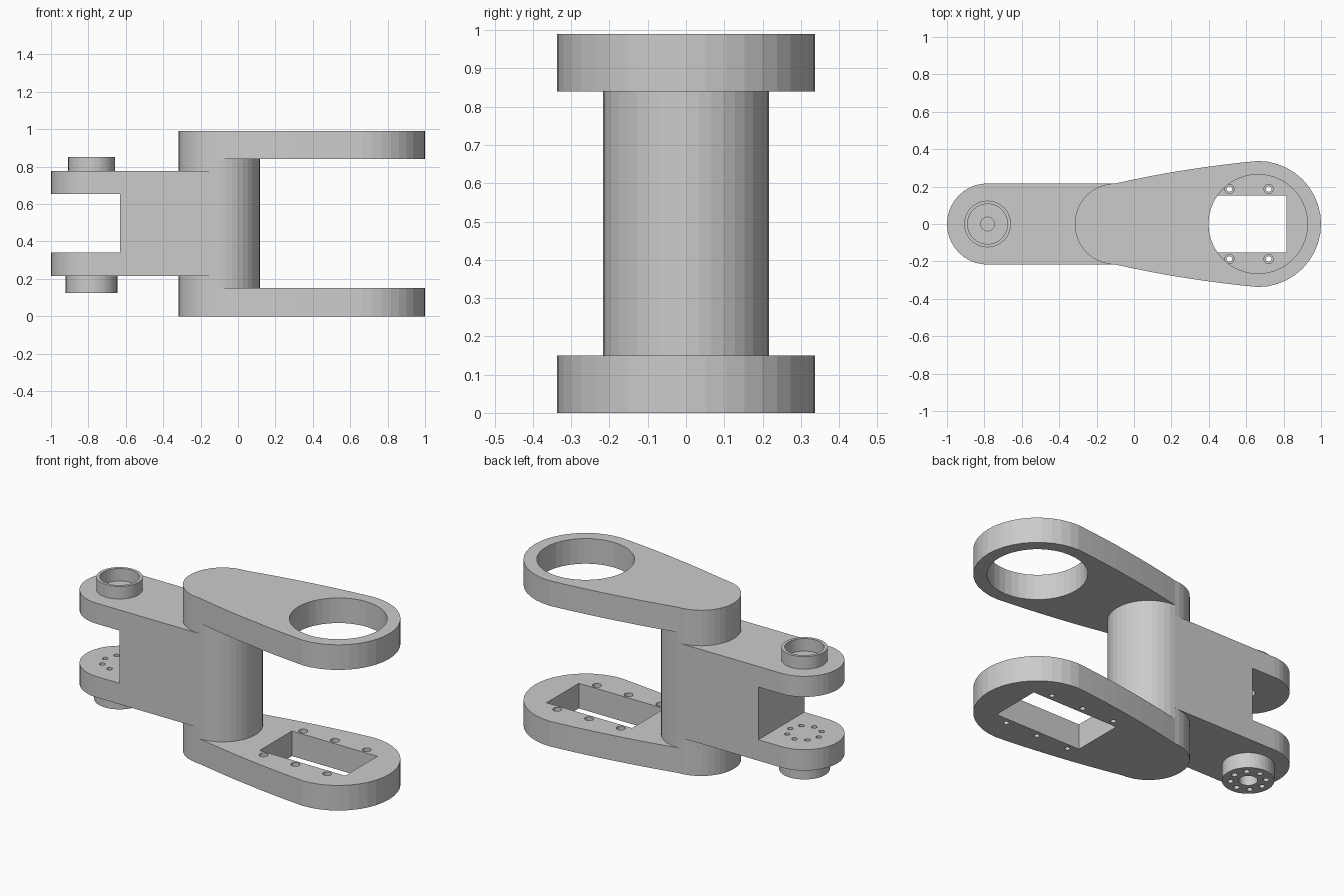
import bpy, bmesh
from math import sin, cos, pi, radians

if "Cube" in bpy.data.objects:
    bpy.data.objects.remove(bpy.data.objects["Cube"])

HALF = 20                     # facets per half circle
R_ARM, R_EYE = 0.217, 0.337   # arm / fork eye radii
X_PIN, X_COL, X_EYE = -0.783, -0.1, 0.663


def arc(cx, r, a0, a1, n=HALF, cy=0):
    return [(cx + r * cos(radians(a0 + (a1 - a0) * i / n)),
             cy + r * sin(radians(a0 + (a1 - a0) * i / n))) for i in range(n + 1)]


def circle(cx, cy, r, n=2 * HALF):
    return arc(cx, r, 0, 360, n, cy)[:-1]


def rect(x0, x1, y):
    return [(x0, -y), (x1, -y), (x1, y), (x0, y)]


def prism(name, pts, z0, z1):
    """Extrude a flat outline from z0 to z1."""
    bm = bmesh.new()
    face = bm.faces.new([bm.verts.new((x, y, z0)) for x, y in pts])
    ext = bmesh.ops.extrude_face_region(bm, geom=[face])
    for v in ext["geom"]:
        if isinstance(v, bmesh.types.BMVert):
            v.co.z = z1
    bmesh.ops.recalc_face_normals(bm, faces=bm.faces)
    me = bpy.data.meshes.new(name)
    bm.to_mesh(me)
    bm.free()
    ob = bpy.data.objects.new(name, me)
    bpy.context.collection.objects.link(ob)
    return ob


def combine(target, other, op):
    """Apply a boolean and discard the helper."""
    mod = target.modifiers.new("bool", 'BOOLEAN')
    mod.operation, mod.solver, mod.object = op, 'EXACT', other
    dg = bpy.context.evaluated_depsgraph_get()
    me = bpy.data.meshes.new_from_object(target.evaluated_get(dg))
    target.modifiers.clear()
    target.data = me
    bpy.data.objects.remove(other)


def add(pts, z0, z1):
    combine(bracket, prism("part", pts, z0, z1), 'UNION')


def cut(pts, z0, z1):
    combine(bracket, prism("cutter", pts, z0, z1), 'DIFFERENCE')


# Fork plate outline: small end, gently bowed flanks, large eye
def flank(t):
    x = X_COL + (X_EYE - X_COL) * t
    y = (1 - t) ** 2 * R_ARM + 2 * t * (1 - t) * 0.302 + t * t * R_EYE
    return x, y


side = [flank(i / 8) for i in range(1, 8)]
plate = (arc(X_COL, R_ARM, 90, 270) + [(x, -y) for x, y in side]
         + arc(X_EYE, R_EYE, -90, 90) + side[::-1])

# Rear arm with rounded ends
bracket = prism("fork_bracket",
                arc(X_PIN, R_ARM, 90, 270) + arc(X_COL, R_ARM, -90, 90), 0.215, 0.778)

# Column collars and the two fork plates
for z0, z1 in ((0.15, 0.215), (0.778, 0.84)):
    add(circle(X_COL, 0, R_ARM), z0, z1)
add(plate, 0, 0.15)
add(plate, 0.84, 0.99)

# Pivot bosses
add(circle(X_PIN, 0, 0.125), 0.74, 0.853)
add(circle(X_PIN, 0, 0.138), 0.125, 0.25)

# Slot between the rear tabs
cut(rect(-1.2, -0.63, 0.4), 0.34, 0.655)

# Upper boss bore and pin hole, lower boss recess
cut(circle(X_PIN, 0, 0.107), 0.778, 0.95)
cut(circle(X_PIN, 0, 0.037, 20), 0.6, 0.82)
cut(circle(X_PIN, 0, 0.05, 24), 0.05, 0.25)

# Ring of bolt holes through the lower tab
for i in range(8):
    a = i * pi / 4
    cut(circle(X_PIN + 0.094 * cos(a), 0.094 * sin(a), 0.016, 12), 0.05, 0.4)

# Round opening in the top plate, rectangular one in the bottom plate
cut(circle(X_EYE, 0, 0.265), 0.8, 1.1)
cut(rect(0.25, 0.815, 0.152), -0.1, 0.2)

# Counterbored screw holes beside the rectangular opening
for x in (0.30, 0.51, 0.72):
    for y in (-0.187, 0.187):
        cut(circle(x, y, 0.015, 12), -0.1, 0.2)
        cut(circle(x, y, 0.025, 16), 0.075, 0.2)
